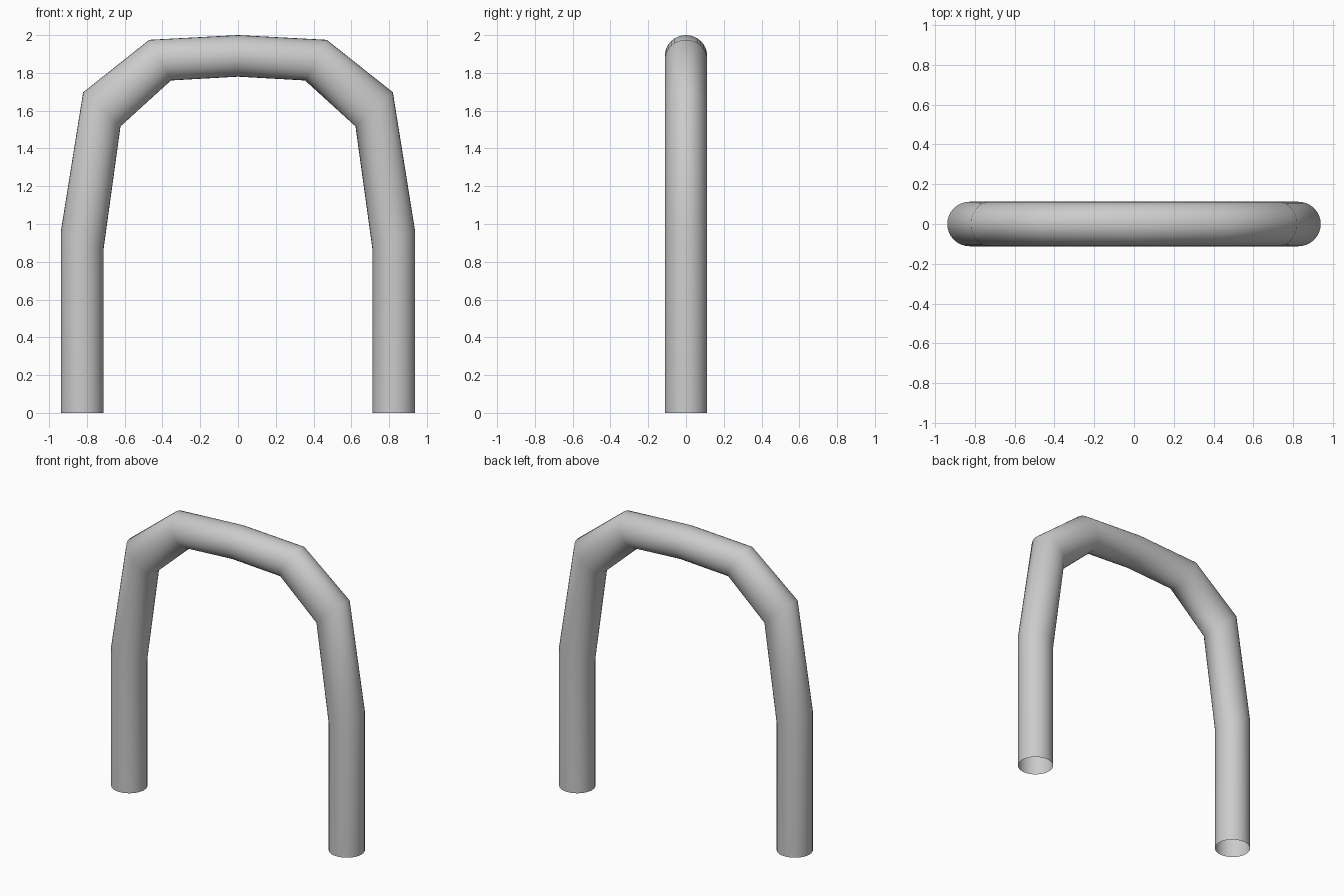
import bpy, bmesh, math

if "Cube" in bpy.data.objects:
    bpy.data.objects.remove(bpy.data.objects["Cube"])

SIDES = 32
DEPTH = 0.112  # half thickness front to back

# Mitred joints of the left half: outer (x, z), inner (x, z)
half = [
    ((-0.938, 0.0), (-0.712, 0.0)),
    ((-0.938, 0.96), (-0.712, 0.865)),
    ((-0.82, 1.697), (-0.622, 1.517)),
    ((-0.47, 1.975), (-0.355, 1.76)),
    ((0.0, 2.0), (0.0, 1.78)),
]
mirrored = [((-o[0], o[1]), (-i[0], i[1])) for o, i in reversed(half[:-1])]

# Bent tube, open at both feet
bm = bmesh.new()
rings = []
for (ox, oz), (ix, iz) in half + mirrored:
    ring = []
    for k in range(SIDES):
        a = 2 * math.pi * k / SIDES
        t = (1 - math.cos(a)) / 2
        ring.append(bm.verts.new((ox + (ix - ox) * t, DEPTH * math.sin(a), oz + (iz - oz) * t)))
    rings.append(ring)
for a, b in zip(rings, rings[1:]):
    for k in range(SIDES):
        n = (k + 1) % SIDES
        bm.faces.new((a[k], a[n], b[n], b[k])).smooth = True
bmesh.ops.recalc_face_normals(bm, faces=bm.faces[:])

mesh = bpy.data.meshes.new("arched_tube")
bm.to_mesh(mesh)
bm.free()
tube = bpy.data.objects.new("arched_tube", mesh)
bpy.context.collection.objects.link(tube)
